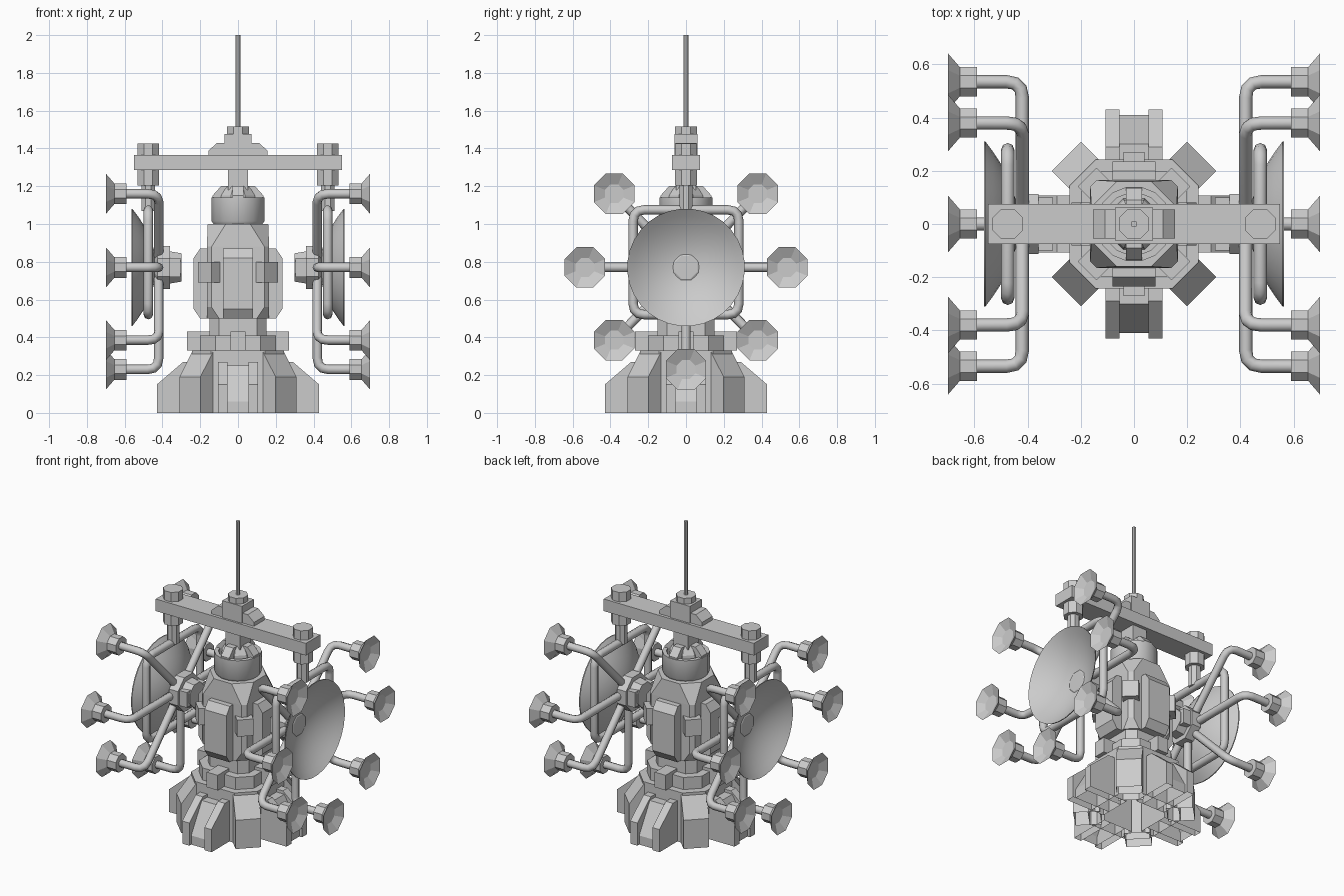
import bpy, bmesh
from math import pi, cos, sin, radians
from mathutils import Matrix, Vector

if "Cube" in bpy.data.objects:
    bpy.data.objects.remove(bpy.data.objects["Cube"])


def finish(name, bm, M=None, smooth=0, open_bottom=False):
    if M is not None:
        bm.transform(M)
    bmesh.ops.recalc_face_normals(bm, faces=bm.faces[:])
    if open_bottom:
        low = [f for f in bm.faces if all(v.co.z < 1e-4 for v in f.verts)]
        bmesh.ops.delete(bm, geom=low, context='FACES')
    me = bpy.data.meshes.new(name)
    if smooth:
        for f in bm.faces:
            f.smooth = True
    bm.to_mesh(me)
    bm.free()
    if smooth:
        me.set_sharp_from_angle(angle=radians(smooth))
    ob = bpy.data.objects.new(name, me)
    bpy.context.collection.objects.link(ob)
    return ob


def loft(name, rings, M=None, smooth=0, open_bottom=False, caps=True):
    """Skin a list of equal-length 3D rings."""
    bm = bmesh.new()
    rs = [[bm.verts.new(p) for p in r] for r in rings]
    n = len(rs[0])
    for a, b in zip(rs, rs[1:]):
        for i in range(n):
            j = (i + 1) % n
            bm.faces.new((a[i], a[j], b[j], b[i]))
    if caps:
        bm.faces.new(rs[0])
        bm.faces.new(rs[-1])
    return finish(name, bm, M, smooth, open_bottom)


def lathe(name, profile, n=8, M=None, smooth=0, caps=True):
    """Revolve (radius across flats, height) about local z."""
    k = 1 / cos(pi / n)
    rings = [[(r * k * cos(2 * pi * (i + .5) / n), r * k * sin(2 * pi * (i + .5) / n), h)
              for i in range(n)] for r, h in profile]
    return loft(name, rings, M, smooth, caps=caps)


def slab(name, poly, lo, hi, angle=0, open_bottom=False):
    """Extrude a (radial, z) outline sideways from lo to hi, then turn about z."""
    rings = [[(r, w, z) for r, z in poly] for w in (lo, hi)]
    return loft(name, rings, Matrix.Rotation(angle, 4, 'Z'), 0, open_bottom)


def box(name, x0, x1, y0, y1, z0, z1, angle=0):
    return slab(name, [(x0, z0), (x1, z0), (x1, z1), (x0, z1)], y0, y1, angle)


def cham(a, b, z):
    """Square of half size a whose flats have half length b."""
    return [(a, -b, z), (a, b, z), (b, a, z), (-b, a, z),
            (-a, b, z), (-a, -b, z), (-b, -a, z), (b, -a, z)]


def tube(name, pts, r, bend=.05, cyclic=False):
    """Round pipe through pts with rounded corners."""
    pts = [Vector(p) for p in pts]
    out, n = [], len(pts)
    for i, p in enumerate(pts):
        if not cyclic and i in (0, n - 1):
            out.append(p)
            continue
        a = p + (pts[i - 1] - p).normalized() * bend
        b = p + (pts[(i + 1) % n] - p).normalized() * bend
        for t in (0, .33, .67, 1):
            out.append(a * (1 - t) ** 2 + p * 2 * t * (1 - t) + b * t * t)
    cu = bpy.data.curves.new(name, 'CURVE')
    cu.dimensions = '3D'
    cu.bevel_depth = r
    cu.bevel_resolution = 2
    cu.use_fill_caps = True
    sp = cu.splines.new('POLY')
    sp.points.add(len(out) - 1)
    for q, p in zip(sp.points, out):
        q.co = (*p, 1)
    sp.use_cyclic_u = cyclic
    ob = bpy.data.objects.new(name, cu)
    bpy.context.collection.objects.link(ob)


# base: core, four grooved feet, four diagonal buttresses
loft("base_core", [cham(.243, .143, 0), cham(.243, .143, .33)], open_bottom=True)
cheek = [(.15, 0), (.43, 0), (.43, .15), (.29, .27), (.15, .27)]
ramp = [(.15, 0), (.41, 0), (.41, .06), (.30, .25), (.15, .25)]
butt = [(.2, 0), (.36, 0), (.36, .19), (.26, .33), (.2, .33)]
panel = [(.12, .5), (.20, .5), (.235, .55), (.235, .82), (.20, .87), (.12, .87)]
fin = [(0, 1.05), (.135, 1.05), (.135, 1.15), (.09, 1.2), (0, 1.2)]
for i in range(4):
    a = i * pi / 2
    slab("foot_cheek", cheek, -.107, -.055, a, True)
    slab("foot_cheek", cheek, .055, .107, a, True)
    slab("foot_ramp", ramp, -.055, .055, a, True)
    slab("buttress", butt, -.078, .078, a + pi / 4, True)
    # collar lugs, body panels, corner blocks, head fins
    box("collar_lug", .1, .27, -.04, .04, .33, .43, a)
    slab("body_panel", panel, -.08, .08, a)
    box("corner_block", .12, .25, -.05, .05, .69, .80, a + pi / 4)
    slab("head_fin", fin, -.03, .03, a)

# body
loft("collar", [cham(.20, .12, .33), cham(.20, .12, .41)])
loft("waist", [cham(.15, .10, .41), cham(.15, .10, .5)])
loft("body_hull", [cham(.165, .10, .5), cham(.165, .14, .56),
                   cham(.165, .14, .88), cham(.16, .065, 1.0)])

# head and neck
lathe("head_ring", [(.13, 1.0), (.14, 1.015), (.14, 1.14), (.115, 1.14), (.115, 1.09)],
      16, smooth=35)
lathe("head_core", [(.10, 1.05), (.09, 1.15), (.06, 1.2)])
box("neck", -.053, .053, -.053, .053, 1.18, 1.30)

# cross beam, saddle and mast
box("cross_beam", -.55, .55, -.075, .075, 1.285, 1.365)
slab("beam_saddle", [(-.155, 1.36), (.155, 1.36), (.155, 1.39), (.11, 1.43),
                     (-.11, 1.43), (-.155, 1.39)], -.055, .055)
box("mast_block", -.072, .072, -.062, .062, 1.36, 1.477)
lathe("mast_socket", [(.057, 1.47), (.057, 1.515)])
lathe("mast", [(.012, 1.5), (.012, 2.0)], 8)

# mirrored antenna arrays
ZC = .77
for s in (-1, 1):
    px = Matrix.Translation((s * .475, 0, 0))
    lathe("hanger_cap", [(.057, 1.36), (.057, 1.427)], 8, px)
    lathe("hanger_socket", [(.057, 1.205), (.057, 1.29)], 8, px)
    lathe("hanger_post", [(.035, 1.07), (.035, 1.22)], 8, px)
    tube("array_frame", [(s * .475, y, z) for y, z in
                         ((-.28, .52), (.28, .52), (.28, 1.075), (-.28, 1.075))],
         .025, .06, True)

    def axis(y, z):
        return Matrix.Translation((0, y, z)) @ Matrix.Rotation(s * pi / 2, 4, 'Y')

    # dish: thin bowl opening outward
    bowl = [(.31 * t / 8, .44 + .125 * (t / 8) ** 2) for t in range(1, 9)]
    back = [(r, h - .006) for r, h in reversed(bowl)]
    lathe("dish", bowl + back, 32, axis(0, ZC), 40)
    lathe("array_hub", [(.075, .30), (.085, .36), (.113, .36), (.113, .425), (.06, .45)],
          8, axis(0, ZC))
    box("hub_block", *sorted((s * .305, s * .37)), -.1, .1, ZC - .05, ZC + .05)

    # arms with horns
    for y, z in ((-.38, 1.16), (.38, 1.16), (-.535, .77), (.535, .77),
                 (-.38, .385), (.38, .385), (0, .23)):
        tube("horn_arm", [(s * .42, 0, ZC), (s * .42, y, z), (s * .60, y, z)], .025, .06)
        lathe("horn", [(.055, .59), (.055, .655), (.107, .70), (.05, .67)], 8, axis(y, z))
